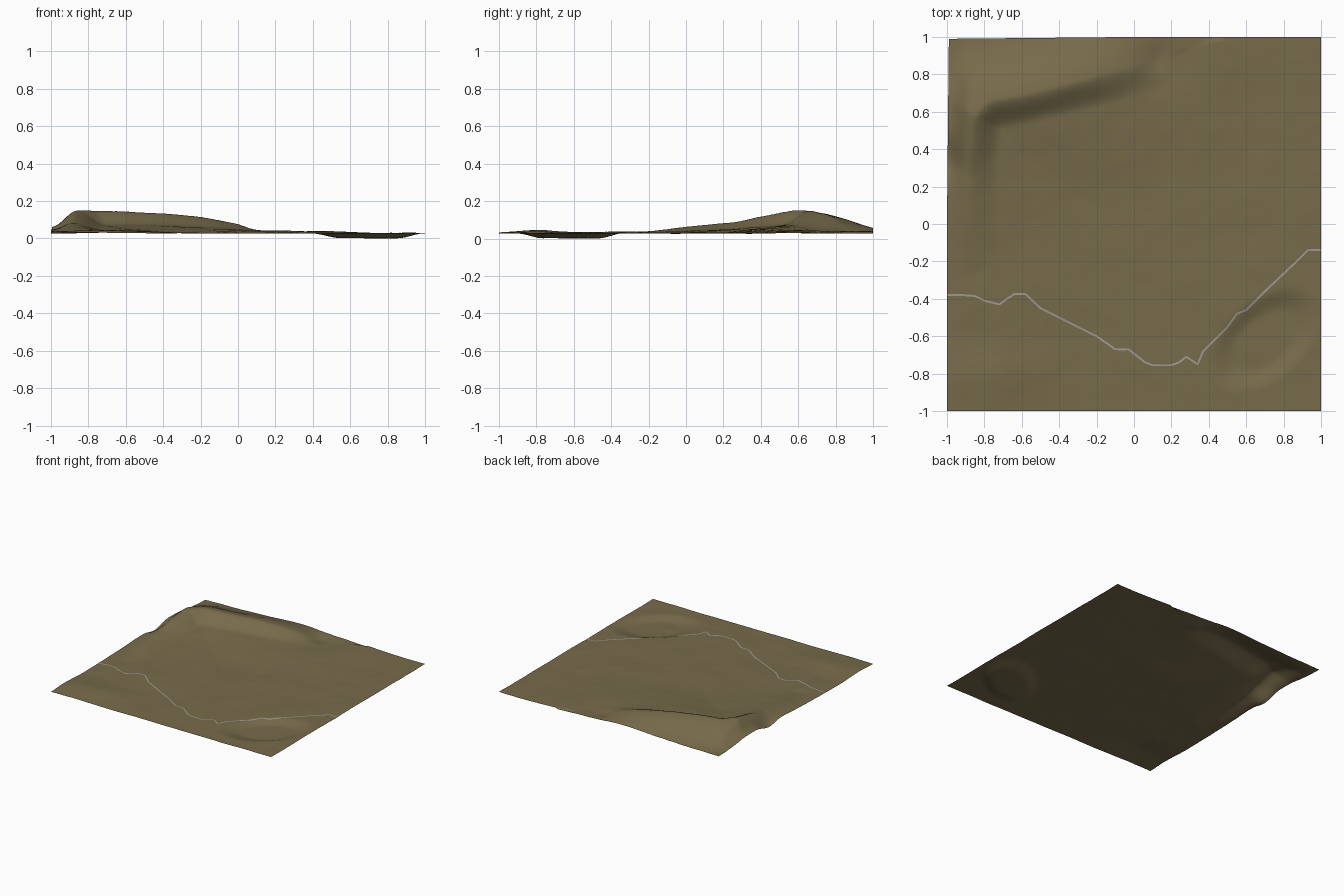
import bpy, bmesh, math
from mathutils import Vector, noise

if "Cube" in bpy.data.objects:
    bpy.data.objects.remove(bpy.data.objects["Cube"])

N = 150          # grid cells per side
BASE = 0.03      # level of the plain

# ridge crest: x, y, height
CREST = [(-.82, -.25, .035), (-.87, 0, .068), (-.89, .25, .09), (-.88, .4, .122),
         (-.86, .58, .158), (-.78, .66, .152), (-.6, .69, .147), (-.4, .74, .14),
         (-.2, .79, .12), (0, .84, .08), (.12, .88, .034)]

# path centre line: x, y
PATH = [(-1, -.38), (-.92, -.38), (-.85, -.385), (-.8, -.41), (-.72, -.43), (-.68, -.4),
        (-.64, -.375), (-.58, -.375), (-.5, -.45), (-.4, -.5), (-.2, -.6), (-.1, -.67),
        (-.03, -.67), (.06, -.74), (.1, -.755), (.2, -.755), (.24, -.74), (.28, -.71),
        (.34, -.75), (.37, -.68), (.5, -.55), (.55, -.48), (.6, -.46), (.7, -.36),
        (.88, -.19), (.93, -.14), (1, -.14)]


def material(name, rgb):
    m = bpy.data.materials.new(name)
    m.diffuse_color = (*rgb, 1)
    m.use_nodes = True
    m.node_tree.nodes["Principled BSDF"].inputs["Base Color"].default_value = m.diffuse_color
    return m


def step(a, b, v):
    t = min(1, max(0, (v - a) / (b - a)))
    return t * t * (3 - 2 * t)


def resample(pts, gap):
    out = []
    for a, b in zip(pts, pts[1:]):
        a, b = Vector(a), Vector(b)
        n = max(1, round((b - a).length / gap))
        out += [a.lerp(b, i / n) for i in range(n)]
    return out + [Vector(pts[-1])]


SAMPLES = [tuple(p) for p in resample(CREST, .03)]


def ridge(x, y):
    # blended crest height, distance and side of the crest
    sw = sh = 0
    best, k = 9, 0
    for i, (cx, cy, ch) in enumerate(SAMPLES):
        d2 = (x - cx) ** 2 + (y - cy) ** 2
        w = 1 / (d2 + .0004) ** 2
        sw += w
        sh += w * ch
        if d2 < best:
            best, k = d2, i
    h, d = sh / sw - BASE, math.sqrt(best)
    a, b = SAMPLES[max(0, k - 1)], SAMPLES[min(len(SAMPLES) - 1, k + 1)]
    side = (b[0] - a[0]) * (y - a[1]) - (b[1] - a[1]) * (x - a[0])
    tx = math.hypot(b[0] - a[0], b[1] - a[1])
    d = min(d, abs(side) / tx) if 0 < k < len(SAMPLES) - 1 else d
    if side > 0:                       # outer slope falls to the border
        f = 1 - step(-.04, .36, d)
        return h * f * (.5 + .5 * step(-1.0, -.88, x))
    return h * (.52 * (1 - step(0, .16, d)) + .48 * (1 - step(-.1, .75, d)))


def height(x, y):
    z = BASE + ridge(x, y)
    # notch in the left border
    z -= .03 * math.exp(-((x + 1) / .06) ** 2 - ((y - .35) / .1) ** 2)
    # low rise at front left
    z += .018 * math.exp(-((x + .75) / .3) ** 2 - ((y + .8) / .13) ** 2)
    # shallow hollow along the path at front right
    u, v = (x - .7) * .75 + (y + .62) * .66, -(x - .7) * .66 + (y + .62) * .75
    z -= .027 * (1 - step(.5, 1, math.hypot(u / .36, v / .22)))
    # small bumps
    z += .004 * noise.noise(Vector((x * 4, y * 4, 1.7)))
    z += .0015 * noise.noise(Vector((x * 11, y * 11, 5.1)))
    return max(z, 0)


def add(name, bm, mat):
    me = bpy.data.meshes.new(name)
    bm.to_mesh(me)
    bm.free()
    me.materials.append(mat)
    ob = bpy.data.objects.new(name, me)
    bpy.context.collection.objects.link(ob)
    for p in me.polygons:
        p.use_smooth = True
    return ob


# terrain sheet
bm = bmesh.new()
bmesh.ops.create_grid(bm, x_segments=N, y_segments=N, size=1)
for v in bm.verts:
    x, y = v.co.x, v.co.y
    pull = .01 * max(0, -x) * max(0, y)      # border drawn in at the back left
    v.co = (x + pull * step(.5, 1, -x), y - pull * step(.5, 1, y), height(x, y))
low = min(v.co.z for v in bm.verts)
for v in bm.verts:
    v.co.z -= low
add("terrain", bm, material("dry earth", (.185, .147, .070)))

# narrow path laid on the terrain
bm = bmesh.new()
line = resample(PATH, .015)
rows = []
for i, p in enumerate(line):
    t = (line[min(i + 1, len(line) - 1)] - line[max(i - 1, 0)]).normalized()
    n = Vector((-t.y, t.x)) * .005
    row = []
    for q in (p - n, p + n):
        x = max(-1, min(1, q.x))
        row.append(bm.verts.new((x, q.y, height(x, q.y) - low + .0015)))
    rows.append(row)
for a, b in zip(rows, rows[1:]):
    bm.faces.new((a[0], b[0], b[1], a[1]))
add("path", bm, material("pale grey", (.36, .32, .29)))
